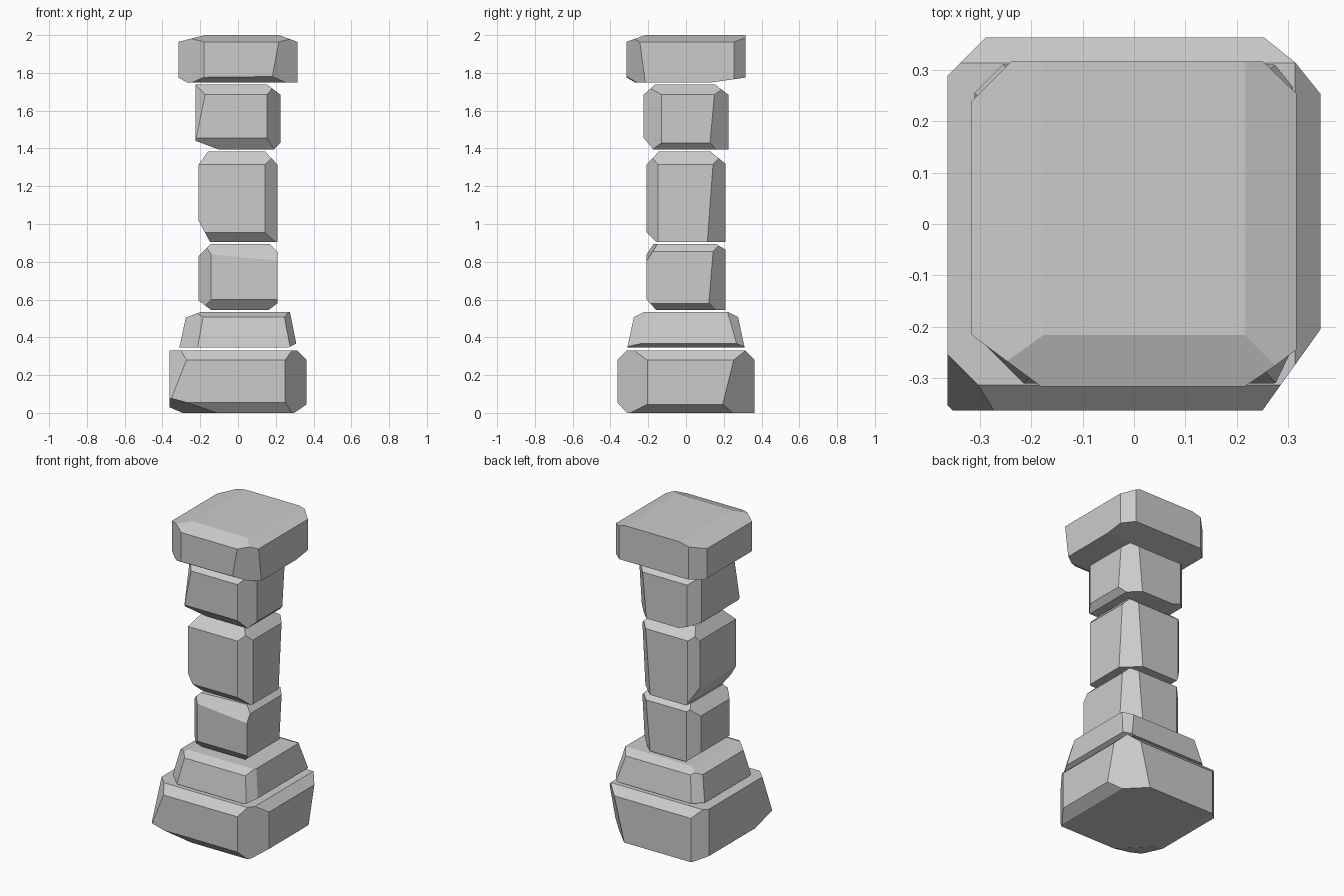
import bpy, bmesh
from mathutils import Vector

if "Cube" in bpy.data.objects:
    bpy.data.objects.remove(bpy.data.objects["Cube"])

SIGN = {'+': 1, '-': -1, '0': 0}


def stone(name, half, z0, z1, cuts):
    """Box of given half width, trimmed by planes. A cut names a corner or edge by its
    x/y/z signs, then gives how far from it the plane meets each of those axes."""
    bm = bmesh.new()
    bmesh.ops.create_cube(bm, size=1)
    for v in bm.verts:
        v.co = Vector((v.co.x * 2 * half, v.co.y * 2 * half, z0 + (v.co.z + .5) * (z1 - z0)))
    for signs, *reach in cuts:
        s = [SIGN[c] for c in signs]
        corner = Vector((s[0] * half, s[1] * half, z1 if s[2] > 0 else z0))
        normal, point, r = Vector(), corner.copy(), iter(reach)
        first = True
        for i in range(3):
            if s[i]:
                d = next(r)
                normal[i] = s[i] / d
                if first:
                    point[i] -= s[i] * d
                    first = False
        res = bmesh.ops.bisect_plane(bm, geom=bm.verts[:] + bm.edges[:] + bm.faces[:],
                                     dist=1e-5, plane_co=point, plane_no=normal.normalized(),
                                     clear_outer=True)
        rim = [e for e in res['geom_cut'] if isinstance(e, bmesh.types.BMEdge)]
        if len(rim) > 2:
            bmesh.ops.edgeloop_fill(bm, edges=rim)
    bmesh.ops.recalc_face_normals(bm, faces=bm.faces[:])
    mesh = bpy.data.meshes.new(name)
    bm.to_mesh(mesh)
    bm.free()
    bpy.context.collection.objects.link(bpy.data.objects.new(name, mesh))


# Wide foot block
stone("base_stone", .363, 0, .33, [
    ('--+', .11, .11, .28), ('+-0', .113, .158), ('++-', .18, .18, .72), ('-+0', .075, .075),
    ('0-+', .05, .05), ('0++', .05, .05), ('+0+', .05, .05),
    ('0--', .05, .055), ('+0-', .065, .045), ('-0-', .07, .03), ('---', .3, .3, .08)])

# Tapered plinth: four sloping sides, then corners and rims
stone("plinth_stone", .315, .345, .535, [
    ('0-+', .045, .21), ('0++', .045, .21), ('-0+', .045, .21), ('+0+', .04, .2),
    ('--+', .18, .18, .456), ('+-+', .1, .18, .32), ('+++', .135, .135, .28),
    ('-++', .14, .14, .35),
    ('0-+', .095, .0475), ('0++', .095, .0475), ('-0+', .12, .045),
    ('+0-', .05, .025)])

# Lower shaft
stone("lower_shaft_stone", .208, .545, .895, [
    ('--0', .065, .065), ('++-', .1, .09, 1.1), ('-+0', .06, .06),
    ('+-+', .95, .06, .088), ('-0+', .065, .065), ('0++', .05, .03), ('+0+', .04, .04),
    ('0--', .05, .055), ('+0-', .045, .035), ('-0-', .065, .05)])

# Middle shaft
stone("middle_shaft_stone", .208, .905, 1.385, [
    ('+-0', .065, .06), ('++-', .1, .095, 1.3), ('-+0', .05, .05),
    ('0-+', .065, .07), ('0++', .08, .065), ('-0+', .05, .07), ('+0+', .065, .07),
    ('0--', .05, .05), ('-0-', .06, .11)])

# Upper shaft
stone("upper_shaft_stone", .224, 1.395, 1.738, [
    ('--+', .06, .06, .3), ('+-0', .07, .095), ('++-', .1, .1, 1.1), ('-+0', .06, .06),
    ('0-+', .06, .053), ('0++', .07, .053), ('+0+', .07, .053),
    ('0--', .05, .06), ('+0-', .035, .035), ('-0-', .12, .045)])

# Cap block
stone("cap_stone", .316, 1.75, 2, [
    ('--0', .135, .1), ('+--', .14, .1, .75), ('-+0', .077, .077), ('++0', .065, .062),
    ('0-+', .1, .036), ('+0+', .1, .036), ('-0+', .14, .036),
    ('+--', 3, .055, .032), ('-0-', .045, .025), ('0+-', .18, .025)])
